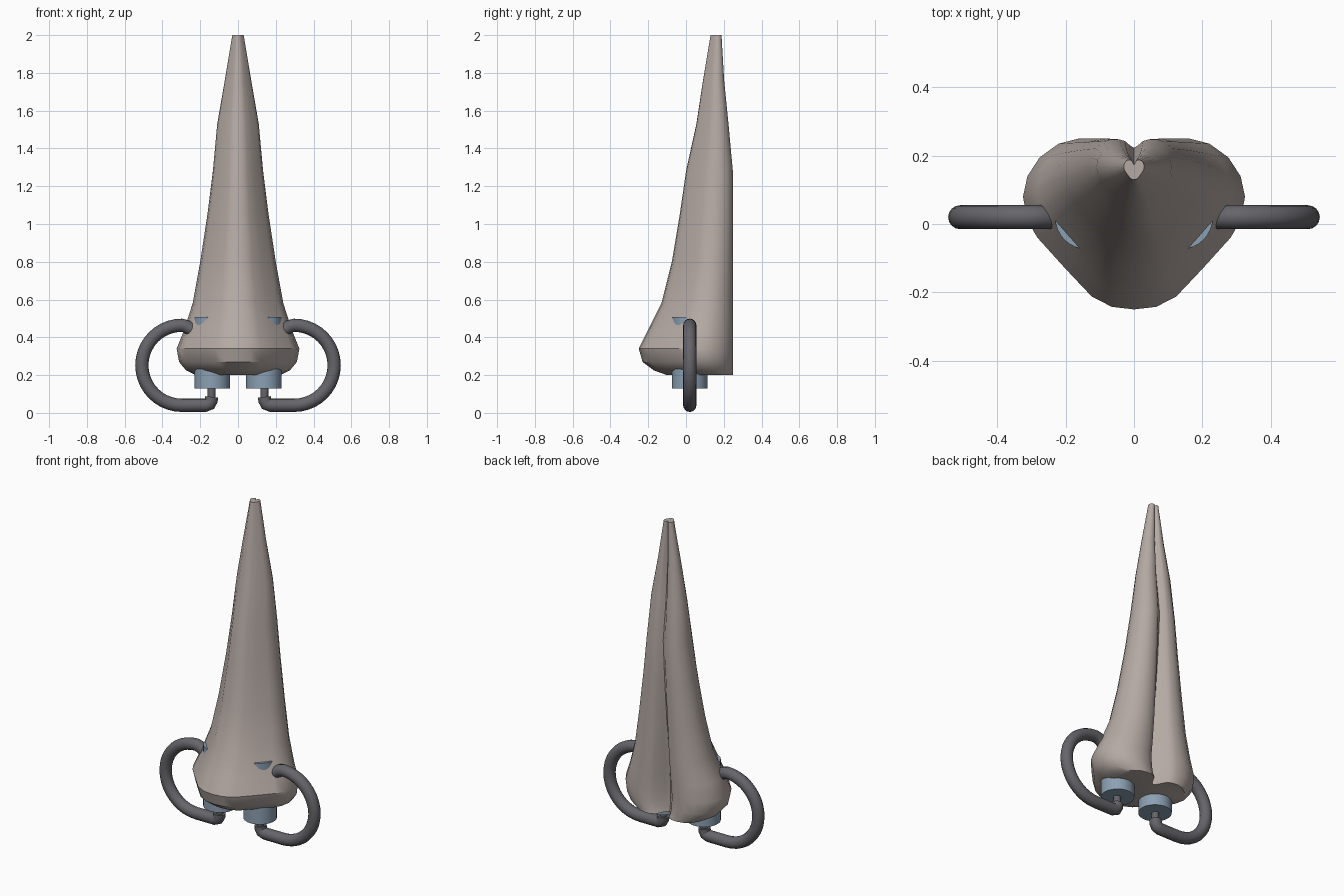
import bpy, bmesh, math
from mathutils import Matrix

if "Cube" in bpy.data.objects:
    bpy.data.objects.remove(bpy.data.objects["Cube"])


def material(name, rgb):
    m = bpy.data.materials.new(name)
    m.diffuse_color = (*rgb, 1)
    m.use_nodes = True
    m.node_tree.nodes["Principled BSDF"].inputs["Base Color"].default_value = m.diffuse_color
    return m


TAUPE = material("taupe_shell", (0.46, 0.40, 0.37))
BLUE = material("blue_metal", (0.26, 0.35, 0.45))
DARK = material("dark_tube", (0.13, 0.13, 0.145))


def finish(bm, name, mat, angle=40):
    bmesh.ops.recalc_face_normals(bm, faces=bm.faces)
    me = bpy.data.meshes.new(name)
    bm.to_mesh(me)
    bm.free()
    ob = bpy.data.objects.new(name, me)
    bpy.context.collection.objects.link(ob)
    me.materials.append(mat)
    bpy.ops.object.select_all(action='DESELECT')
    ob.select_set(True)
    bpy.context.view_layer.objects.active = ob
    bpy.ops.object.shade_smooth_by_angle(angle=math.radians(angle))
    return ob


def skin(bm, loops):
    rings = [[bm.verts.new(p) for p in loop] for loop in loops]
    n = len(rings[0])
    for a, b in zip(rings, rings[1:]):
        for i in range(n):
            bm.faces.new((a[i], a[(i + 1) % n], b[(i + 1) % n], b[i]))
    bm.faces.new(rings[0][::-1])
    bm.faces.new(rings[-1])


# Heart-shaped half outline: groove at the back, then round the side to the front
GROOVE = [(0, 1), (0.08, 0.75), (0.2, 0.2), (0.32, 0.03)]
OUTLINE = [(0.5, 1), (0.68, .97), (0.85, .89), (0.96, .78), (1, .66), (.96, .52),
           (.87, .42), (.62, .24), (.38, .075), (.2, .015), (0, 0)]


def heart(z, w, front, back, groove):
    half = [(u * w, back - g * groove, z) for u, g in GROOVE]
    half += [(u * w, front + v * (back - front), z) for u, v in OUTLINE]
    return half + [(-x, y, h) for x, y, h in half[-2:0:-1]]


# Tapered shell: height, half width, front y, back y, groove depth
bm = bmesh.new()
skin(bm, [heart(*s) for s in (
    (0.20, 0.225, -0.10, 0.25, 0.09),
    (0.225, 0.275, -0.17, 0.25, 0.095),
    (0.27, 0.312, -0.23, 0.25, 0.10),
    (0.34, 0.325, -0.25, 0.25, 0.10),
    (0.44, 0.285, -0.20, 0.25, 0.095),
    (0.58, 0.24, -0.13, 0.25, 0.085),
    (0.80, 0.20, -0.075, 0.25, 0.06),
    (1.05, 0.162, -0.033, 0.25, 0.04),
    (1.28, 0.133, 0.0, 0.248, 0.025),
    (1.53, 0.11, 0.055, 0.225, 0.03),
    (1.76, 0.07, 0.09, 0.202, 0.025),
    (2.00, 0.03, 0.13, 0.188, 0.015))])
finish(bm, "tapered_shell", TAUPE, 35)


# Hook path in x and z: foot elbow, bottom run, half circle, end sunk into the shell
path = [(0.14, 0.085), (0.142, 0.065), (0.15, 0.048), (0.17, 0.04)]
for i in range(21):
    a = math.radians(-90 + 180 * i / 20)
    path.append((0.297 + 0.212 * math.cos(a), 0.252 + 0.212 * math.sin(a)))
path += [(0.275, 0.458), (0.245, 0.44)]


def tube(side, r=0.035, seg=16):
    loops = []
    for i, (x, z) in enumerate(path):
        p, q = path[max(i - 1, 0)], path[min(i + 1, len(path) - 1)]
        dx, dz = q[0] - p[0], q[1] - p[1]
        d = math.hypot(dx, dz)
        nx, nz = -dz / d, dx / d
        loops.append([(side * (x + nx * r * math.cos(t)), 0.02 + r * math.sin(t),
                       z + nz * r * math.cos(t))
                      for t in (2 * math.pi * k / seg for k in range(seg))])
    bm = bmesh.new()
    skin(bm, loops)
    return bm


def cylinder(x, y, z0, z1, r, seg):
    bm = bmesh.new()
    bmesh.ops.create_cone(bm, cap_ends=True, segments=seg, radius1=r, radius2=r,
                          depth=z1 - z0,
                          matrix=Matrix.Translation((x, y, (z0 + z1) / 2)))
    return bm


# Paired canisters, stems and hooks
for side, tag in ((-1, "left"), (1, "right")):
    finish(cylinder(side * 0.137, 0.02, 0.13, 0.508, 0.094, 32), tag + "_canister", BLUE)
    finish(cylinder(side * 0.14, 0.02, 0.06, 0.135, 0.021, 16), tag + "_stem", DARK)
    finish(tube(side), tag + "_hook", DARK)
